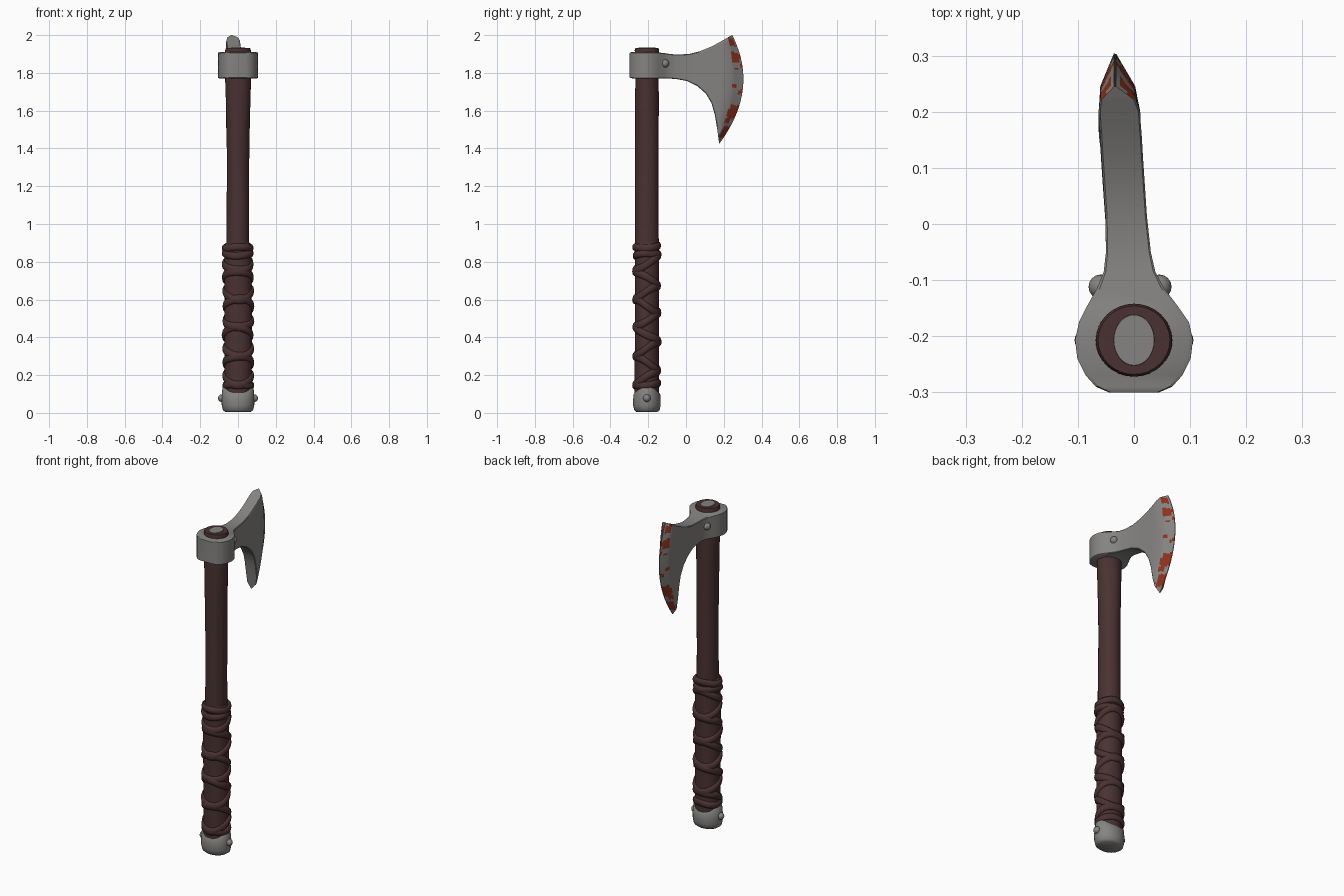
import bpy, bmesh, math, random
from mathutils import Vector

if "Cube" in bpy.data.objects:
    bpy.data.objects.remove(bpy.data.objects["Cube"])

random.seed(4)
CY = -0.207          # handle axis in y
TAU = 2 * math.pi


def material(name, rgb):
    m = bpy.data.materials.new(name)
    m.diffuse_color = (*rgb, 1)
    m.use_nodes = True
    m.node_tree.nodes["Principled BSDF"].inputs["Base Color"].default_value = m.diffuse_color
    return m


STEEL = material("grey steel", (0.235, 0.23, 0.222))
WOOD = material("dark brown wood and leather", (0.068, 0.031, 0.031))
BLOOD = material("dried red", (0.27, 0.03, 0.012))


def finish(name, bm, mats, angle=35):
    bmesh.ops.recalc_face_normals(bm, faces=bm.faces)
    me = bpy.data.meshes.new(name)
    bm.to_mesh(me)
    bm.free()
    ob = bpy.data.objects.new(name, me)
    bpy.context.collection.objects.link(ob)
    for m in mats:
        me.materials.append(m)
    bpy.ops.object.select_all(action='DESELECT')
    ob.select_set(True)
    bpy.context.view_layer.objects.active = ob
    bpy.ops.object.shade_smooth_by_angle(angle=math.radians(angle))
    return ob


def loft(name, rings, mats, closed=False, rule=None, angle=35):
    """Skin closed rings of points; cap the ends unless closed."""
    bm = bmesh.new()
    vs = [[bm.verts.new(p) for p in r] for r in rings]
    n = len(vs[0])
    for i in range(len(vs) if closed else len(vs) - 1):
        a, b = vs[i], vs[(i + 1) % len(vs)]
        for j in range(n):
            k = (j + 1) % n
            f = bm.faces.new((a[j], a[k], b[k], b[j]))
            if rule:
                f.material_index = rule(i, f.calc_center_median())
    if not closed:
        bm.faces.new(vs[0])
        bm.faces.new(vs[-1])
    return finish(name, bm, mats, angle)


def oval(z, rx, ry, n=32, wob=0.0, zf=None):
    pts = []
    for j in range(n):
        a = TAU * j / n
        w = 1 + wob * math.sin(3 * a + 5 * z) + wob * math.sin(2 * a - 9 * z)
        pts.append((rx * w * math.cos(a), CY + ry * w * math.sin(a), z + (zf(a) if zf else 0)))
    return pts


def stud(name, x, y, z, r):
    bm = bmesh.new()
    bmesh.ops.create_uvsphere(bm, u_segments=16, v_segments=10, radius=r)
    bmesh.ops.translate(bm, verts=bm.verts, vec=Vector((x, y, z)))
    finish(name, bm, [STEEL], 60)


# Wooden handle, slightly thicker under the head
keys = [(0.08, .062), (0.9, .061), (1.1, .059), (1.3, .058), (1.5, .062), (1.75, .068), (1.92, .068)]
rings = []
for (z0, r0), (z1, r1) in zip(keys, keys[1:]):
    for k in range(6):
        t = k / 6
        rings.append(oval(z0 + (z1 - z0) * t, r0 + (r1 - r0) * t, .062, wob=.012))
rings += [oval(1.92, .068, .065), oval(1.931, .064, .061)]
loft("handle", rings, [WOOD])

# Steel wedge in the top of the handle
loft("handle_wedge", [oval(1.926, .037, .046), oval(1.935, .036, .045)], [STEEL])

# Leather grip under the wraps
loft("grip_sleeve", [oval(.1 + .79 * k / 30, .072, .064, wob=.012) for k in range(31)]
     + [oval(.9, .064, .062)], [WOOD])


# Leather straps: rings tilted in turn, so they zigzag on the sides
def strap(name, zc, tilt, hh, th):
    ph, ph2 = random.uniform(0, TAU), random.uniform(0, TAU)
    rings = []
    for i in range(40):
        a = TAU * i / 40
        z = zc + tilt * math.sin(a) + .005 * math.sin(2 * a + ph)
        t = th * (1 + .2 * math.sin(3 * a + ph2))
        ring = []
        for k in range(10):
            b = TAU * k / 10
            e = t * math.cos(b)
            ring.append(((.072 + e) * math.cos(a), CY + (.064 + e) * math.sin(a), z + hh * math.sin(b)))
        rings.append(ring)
    loft(name, rings, [WOOD], closed=True, angle=60)


for i in range(9):
    strap(f"grip_strap_{i + 1}", .19 + i * .075, .038 * (-1) ** i, .023, .012)
for i, z in enumerate((.15, .84, .877)):
    strap(f"grip_end_strap_{i + 1}", z, .004, .02, .012)


# Steel pommel whose top rim rises at both sides
def rim(a):
    return .04 * abs(math.cos(a)) ** 3


loft("pommel", [oval(0.004, .066, .055), oval(.014, .08, .067), oval(.04, .086, .073),
                oval(.065, .087, .073, zf=lambda a: .4 * rim(a)),
                oval(.098, .082, .071, zf=rim),
                oval(.105, .076, .066, zf=rim),
                oval(.104, .06, .052)], [STEEL], angle=45)
for s in (-1, 1):
    stud("pommel_stud", .086 * s, CY, .078, .02)
    stud("head_stud", -.007 + .052 * s, -.112, 1.85, .022)

# Axe head: vertical stations from the back of the socket to the edge
# top y, top z, bottom y, bottom z, bow in y, centre x, half thickness
stations = [
    (-.300, 1.905, -.300, 1.775, 0, 0, .045), (-.290, 1.91, -.290, 1.772, 0, 0, .068),
    (-.270, 1.91, -.270, 1.77, 0, 0, .086), (-.240, 1.91, -.240, 1.77, 0, 0, .101),
    (-.207, 1.91, -.207, 1.77, 0, 0, .105), (-.175, 1.91, -.175, 1.77, 0, 0, .098),
    (-.145, 1.908, -.145, 1.77, 0, -.003, .080), (-.115, 1.905, -.115, 1.771, 0, -.006, .060),
    (-.085, 1.90, -.085, 1.77, 0, -.008, .046), (-.050, 1.897, -.050, 1.767, 0, -.010, .040),
    (.015, 1.90, .005, 1.757, 0, -.014, .037), (.075, 1.915, .060, 1.730, 0, -.018, .037),
    (.120, 1.933, .105, 1.690, 0, -.021, .037), (.155, 1.950, .135, 1.640, .0, -.023, .037),
    (.180, 1.964, .152, 1.580, .006, -.025, .037), (.200, 1.975, .164, 1.510, .014, -.026, .037),
    (.222, 1.988, .171, 1.460, .046, -.029, .031),
]
# sharpened strip, split so that the red patches follow its faces
LAST, EDGE, STEPS = stations[-1], (.245, 2.0, .176, 1.425, .09, -.034, .002), 5
FIRST = len(stations) - 1
for k in range(1, STEPS + 1):
    stations.append(tuple(p + (q - p) * k / STEPS for p, q in zip(LAST, EDGE)))

N = 56
rows = [0, .025] + [k / N for k in range(2, N - 1)] + [.975, 1]
rings = []
for yt, zt, yb, zb, bow, xc, h in stations:
    right, left = [], []
    for s in rows:
        y = yb + (yt - yb) * s + bow * 4 * s * (1 - s)
        z = zb + (zt - zb) * s
        hh = h * (.92 if s in (0, 1) else 1)
        right.append((xc + hh, y, z))
        left.append((xc - hh, y, z))
    rings.append(right + left[::-1])

# z low, z high, first strip, last strip
patches = [(1.94, 1.985, 0, 3), (1.86, 1.91, 0, 3), (1.88, 1.90, 4, 4), (1.815, 1.83, 1, 2),
           (1.83, 1.85, 4, 4), (1.725, 1.74, 0, 1), (1.69, 1.71, 3, 4), (1.56, 1.63, 1, 4),
           (1.575, 1.61, 0, 0), (1.535, 1.56, 0, 2), (1.455, 1.52, 1, 4)]


def blood(i, c):
    k = i - FIRST
    return int(k >= 0 and any(a < c.z < b and p <= k <= q for a, b, p, q in patches))


loft("axe_head", rings, [STEEL, BLOOD], rule=blood, angle=30)
